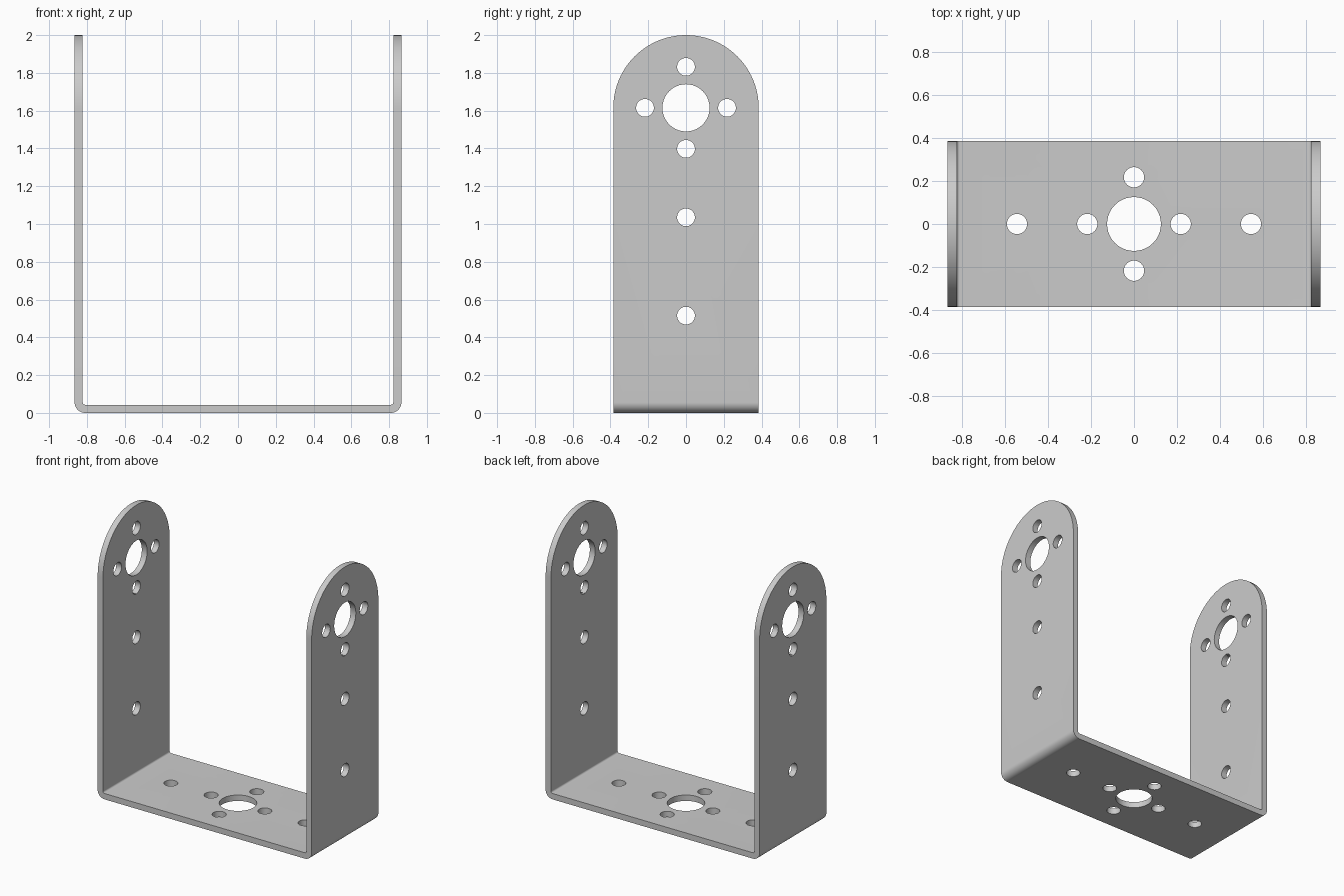
import bpy, bmesh, math
from mathutils import Matrix

if "Cube" in bpy.data.objects:
    bpy.data.objects.remove(bpy.data.objects["Cube"])

HALF_W, HALF_D, THICK, R_OUT, R_IN = 0.865, 0.385, 0.043, 0.056, 0.013
HUB_Z, HUB_R, HOLE_R, RING = 1.615, 0.125, 0.047, 0.217

steel = bpy.data.materials.new("grey_metal")
steel.diffuse_color = (0.6, 0.6, 0.6, 1)
steel.use_nodes = True
steel.node_tree.nodes["Principled BSDF"].inputs["Base Color"].default_value = steel.diffuse_color


def arc(cx, cy, r, a0, a1, n):
    return [(cx + r * math.cos(math.radians(a0 + (a1 - a0) * i / n)),
             cy + r * math.sin(math.radians(a0 + (a1 - a0) * i / n))) for i in range(n + 1)]


def prism(name, outline, axis, half):
    """Extrude a closed outline along x or y, or z, symmetrically about zero."""
    place = {"x": lambda a, b: (-half, a, b),
             "y": lambda a, b: (a, -half, b),
             "z": lambda a, b: (a, b, -half)}[axis]
    shift = {"x": (2 * half, 0, 0), "y": (0, 2 * half, 0), "z": (0, 0, 2 * half)}[axis]
    bm = bmesh.new()
    face = bm.faces.new([bm.verts.new(place(a, b)) for a, b in outline])
    ext = bmesh.ops.extrude_face_region(bm, geom=[face])["geom"]
    bmesh.ops.translate(bm, vec=shift, verts=[v for v in ext if isinstance(v, bmesh.types.BMVert)])
    bmesh.ops.recalc_face_normals(bm, faces=bm.faces)
    mesh = bpy.data.meshes.new(name)
    bm.to_mesh(mesh)
    bm.free()
    mesh.materials.append(steel)
    obj = bpy.data.objects.new(name, mesh)
    bpy.context.collection.objects.link(obj)
    return obj


# Bent U strip: outer bends, then inner bends
xo, xi = HALF_W, HALF_W - THICK
outline = [(-xo, 2.1)]
outline += arc(-xo + R_OUT, R_OUT, R_OUT, 180, 270, 12)
outline += arc(xo - R_OUT, R_OUT, R_OUT, 270, 360, 12)
outline += [(xo, 2.1), (xi, 2.1)]
outline += arc(xi - R_IN, THICK + R_IN, R_IN, 0, -90, 6)
outline += arc(-xi + R_IN, THICK + R_IN, R_IN, -90, -180, 6)
outline += [(-xi, 2.1)]
bracket = prism("u_bracket", outline, "y", 0.6)

# Round-topped side silhouette
arch = [(-HALF_D, -0.2), (HALF_D, -0.2)] + arc(0, HUB_Z, HALF_D, 0, 180, 48)
tools = [(prism("arch_trim", arch, "x", 1.2), 'INTERSECT')]

# Hub hole with four screw holes around it, plus two extra holes
ring = [(RING, 0), (-RING, 0), (0, RING), (0, -RING)]
arm_holes = [(0, HUB_Z, HUB_R), (0, 1.035, HOLE_R), (0, 0.515, HOLE_R)]
arm_holes += [(a, HUB_Z + b, HOLE_R) for a, b in ring]
base_holes = [(0, 0, HUB_R), (0.543, 0, HOLE_R), (-0.543, 0, HOLE_R)]
base_holes += [(a, b, HOLE_R) for a, b in ring]
for axis, half, holes in (("x", 1.2, arm_holes), ("z", 0.2, base_holes)):
    for a, b, r in holes:
        circle = arc(a, b, r, 0, 360, 40)[:-1]
        tools.append((prism("hole_cutter", circle, axis, half), 'DIFFERENCE'))

for tool, operation in tools:
    tool.hide_render = True
    mod = bracket.modifiers.new("cut", 'BOOLEAN')
    mod.operation, mod.solver, mod.object = operation, 'EXACT', tool

# Bake the cuts and drop the helpers
graph = bpy.context.evaluated_depsgraph_get()
bracket_mesh = bpy.data.meshes.new_from_object(bracket.evaluated_get(graph))
bracket.modifiers.clear()
bracket.data = bracket_mesh
for tool, _ in tools:
    bpy.data.objects.remove(tool)

# Smooth bends and hole walls, crisp edges
bpy.context.view_layer.objects.active = bracket
bracket.select_set(True)
bpy.ops.object.shade_smooth_by_angle(angle=math.radians(30))
